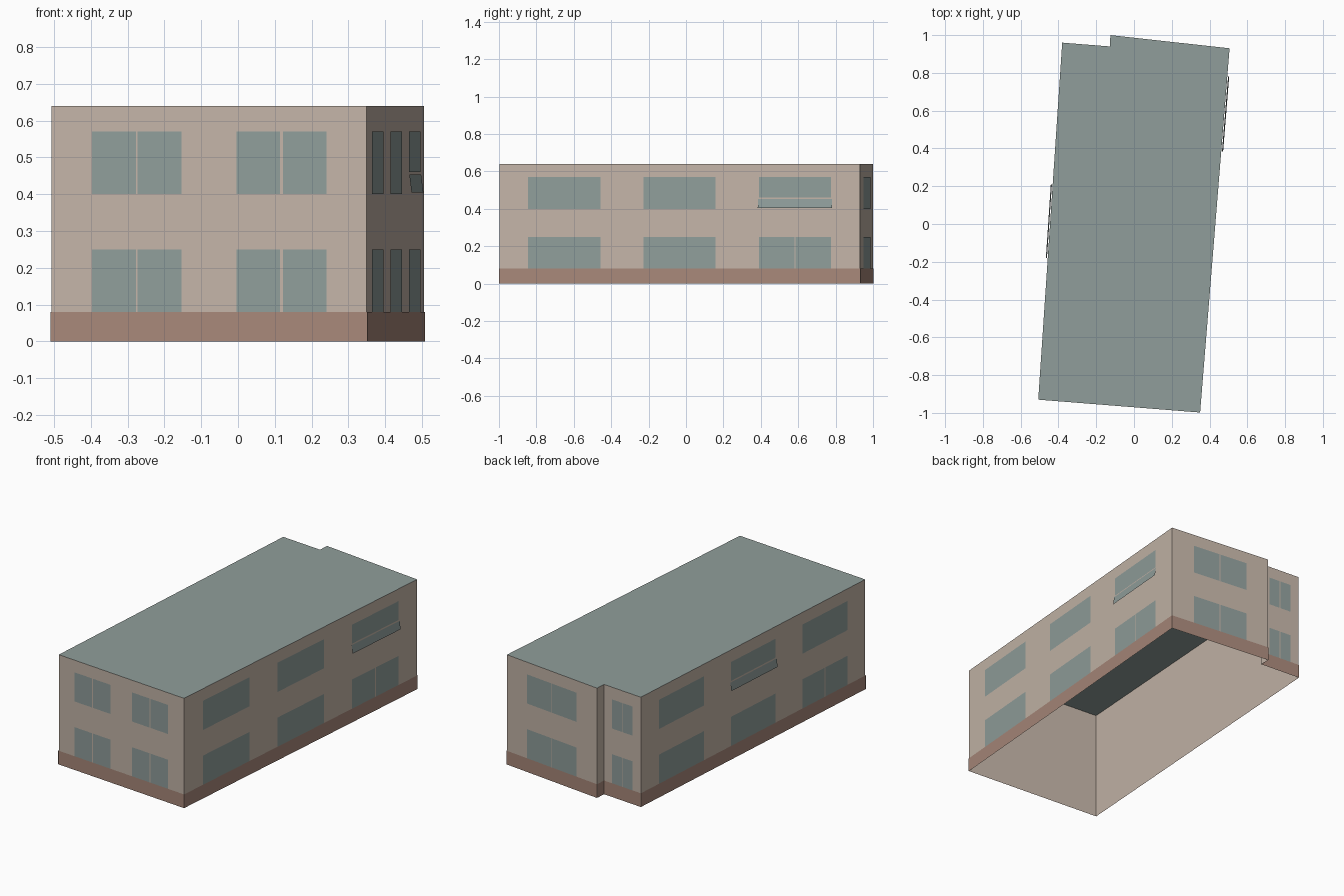
import bpy
from mathutils import Vector

cube = bpy.data.objects.get("Cube")
if cube:
    bpy.data.objects.remove(cube, do_unlink=True)


def srgb(value):
    c = value / 255
    return c / 12.92 if c <= 0.04045 else ((c + 0.055) / 1.055) ** 2.4


def make_material(name, rgb):
    mat = bpy.data.materials.new(name)
    mat.use_nodes = True
    color = [srgb(v) for v in rgb] + [1.0]
    mat.diffuse_color = color
    bsdf = next(n for n in mat.node_tree.nodes if n.type == 'BSDF_PRINCIPLED')
    bsdf.inputs["Base Color"].default_value = color
    return mat


TAN = make_material("tan render", (196, 181, 168))
BRICK = make_material("dull brick", (168, 136, 122))
SLATE = make_material("grey green", (144, 158, 155))

HEIGHT = 0.64
PLINTH = 0.08
OFFSET = 0.002
FLOORS = {"lower": (0.08, 0.25), "upper": (0.40, 0.57)}

# Footprint corners, counterclockwise from the front left of the plan
A, B, C, D, E, F = [Vector(p) for p in (
    (-0.507, -0.93), (0.35, -0.998), (0.506, 0.93),
    (-0.125, 1.0), (-0.128, 0.94), (-0.38, 0.96))]
FOOTPRINT = [A, B, C, D, E, F]


def make_mesh(name, verts, faces, mat):
    mesh = bpy.data.meshes.new(name)
    mesh.from_pydata(verts, [], faces)
    mesh.materials.append(mat)
    obj = bpy.data.objects.new(name, mesh)
    bpy.context.scene.collection.objects.link(obj)
    return obj


def panel(name, wall, u, z, mat, low=OFFSET, high=OFFSET):
    """Flat plate on a wall; u is the span along it, low/high its projection."""
    start, end = wall
    along = end - start
    out = Vector((along.y, -along.x)).normalized()
    verts = []
    for s, t, push in ((u[0], z[0], low), (u[1], z[0], low),
                       (u[1], z[1], high), (u[0], z[1], high)):
        p = start + along * s + out * push
        verts.append((p.x, p.y, t))
    return make_mesh(name, verts, [(0, 1, 2, 3)], mat)


def window(name, wall, u, z, gap=0.0):
    """One pane, or a pair of panes with a narrow bar between them."""
    if not gap:
        panel(name, wall, u, z, SLATE)
        return
    mid = (u[0] + u[1]) / 2
    half = gap / 2 / (wall[1] - wall[0]).length
    panel(name + "_pane_a", wall, (u[0], mid - half), z, SLATE)
    panel(name + "_pane_b", wall, (mid + half, u[1]), z, SLATE)


def open_window(name, wall, u):
    """Fixed upper pane above a sash that tilts outward."""
    panel(name + "_fixed_pane", wall, u, (0.46, 0.57), SLATE)
    panel(name + "_tilted_sash", wall, (u[0] - 0.003, u[1] + 0.003),
          (0.405, 0.453), SLATE, low=0.010, high=0.004)


# Wall shell, open underneath, and the flat roof
count = len(FOOTPRINT)
ring = [(p.x, p.y, z) for z in (0, HEIGHT) for p in FOOTPRINT]
sides = [(i, (i + 1) % count, (i + 1) % count + count, i + count)
         for i in range(count)]
make_mesh("outer_walls", ring, sides, TAN)
make_mesh("flat_roof", ring[count:], [tuple(range(count))], SLATE)

# Plinth facing along every wall
for i, start in enumerate(FOOTPRINT):
    wall = (start, FOOTPRINT[(i + 1) % count])
    extra = OFFSET / (wall[1] - wall[0]).length
    span = (0, 1) if E in wall else (-extra, 1 + extra)
    panel(f"plinth_{i + 1}", wall, span, (0, PLINTH), BRICK)

# Paired windows on the two ends
for floor, z in FLOORS.items():
    window(f"front_window_a_{floor}", (A, B), (0.128, 0.413), z, 0.005)
    window(f"front_window_b_{floor}", (A, B), (0.587, 0.872), z, 0.008)
    window(f"back_window_{floor}", (C, D), (0.225, 0.775), z, 0.006)
    window(f"recess_window_{floor}", (E, F), (0.22, 0.78), z, 0.005)

# Three wide windows per floor on the long sides, one of them open
for side, wall, open_bay in (("east", (B, C), 2), ("west", (F, A), 1)):
    for bay in range(3):
        u = (0.08 + 0.32 * bay, 0.28 + 0.32 * bay)
        for floor, z in FLOORS.items():
            name = f"{side}_window_{bay + 1}_{floor}"
            if floor == "upper" and bay == open_bay:
                open_window(name, wall, u)
            else:
                split = floor == "lower" and bay == 2
                window(name, wall, u, z, 0.007 if split else 0.0)
